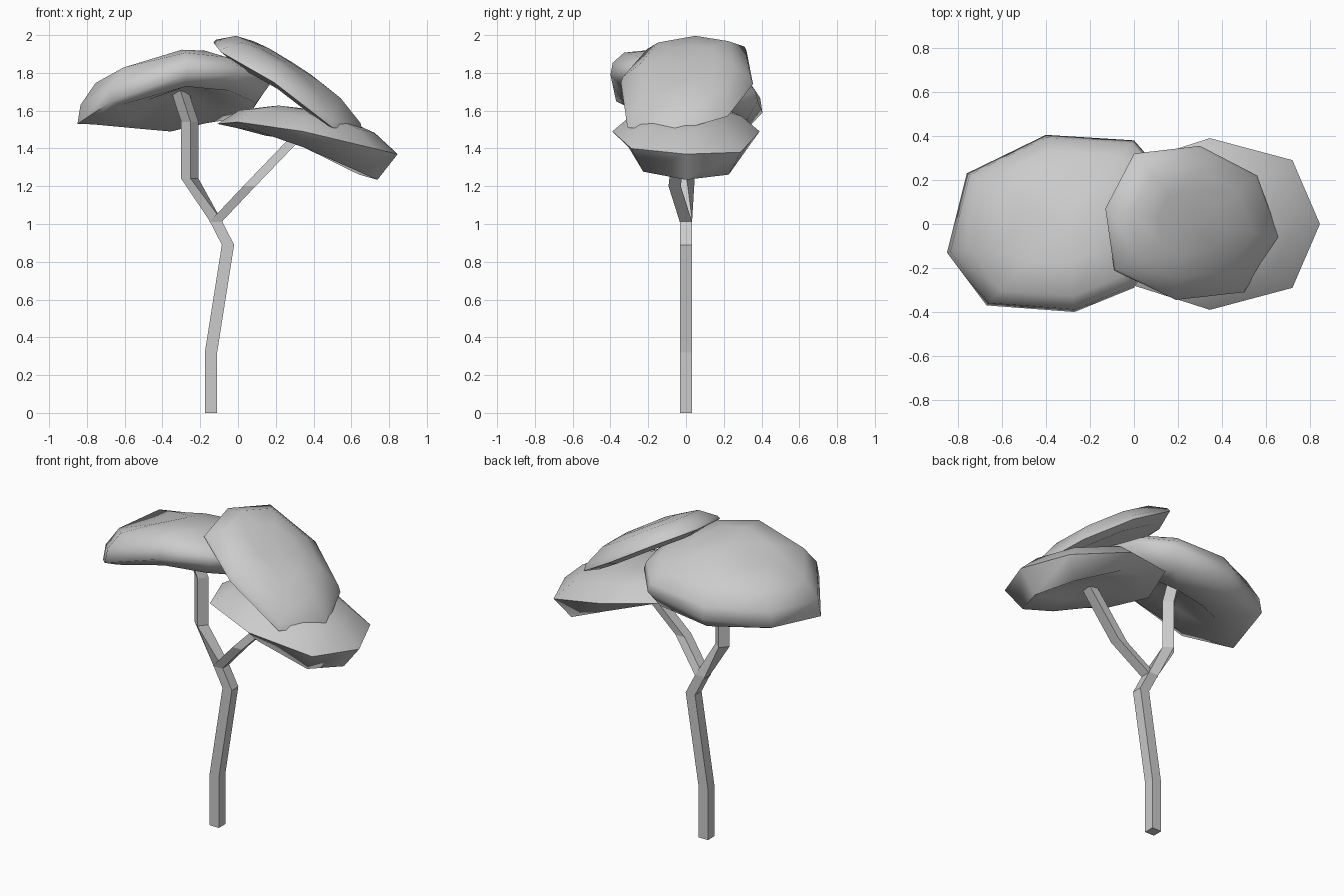
import bpy, bmesh, math

if "Cube" in bpy.data.objects:
    bpy.data.objects.remove(bpy.data.objects["Cube"])


def loft(name, rings, smooth):
    """Skin a list of rings; one-point rings become poles, end rings are capped."""
    bm = bmesh.new()
    vs = [[bm.verts.new(p) for p in r] for r in rings]
    for a, b in zip(vs, vs[1:]):
        n = max(len(a), len(b))
        for i in range(n):
            j = (i + 1) % n
            if len(a) == 1:
                bm.faces.new((a[0], b[j], b[i]))
            elif len(b) == 1:
                bm.faces.new((a[i], a[j], b[0]))
            else:
                bm.faces.new((a[i], a[j], b[j], b[i]))
    for end in (vs[0], vs[-1]):
        if len(end) > 2:
            bm.faces.new(end)
    bmesh.ops.recalc_face_normals(bm, faces=bm.faces)
    me = bpy.data.meshes.new(name)
    bm.to_mesh(me)
    bm.free()
    ob = bpy.data.objects.new(name, me)
    bpy.context.collection.objects.link(ob)
    if smooth:
        bpy.ops.object.select_all(action='DESELECT')
        ob.select_set(True)
        bpy.context.view_layer.objects.active = ob
        bpy.ops.object.shade_smooth_by_angle(angle=math.radians(80))
    return ob


def limb(name, path):
    """Square limb; each path point is x, y, z, rotation of the section."""
    rings = []
    for x, y, z, rot in path:
        ang = [math.radians(45 + rot + 90 * k) for k in range(4)]
        rings.append([(x + 0.046 * math.cos(a), y + 0.046 * math.sin(a), z) for a in ang])
    loft(name, rings, False)


def canopy(name, rim, centre, profile):
    """Leaf cushion: the rim outline is scaled to the centre and raised per profile row.
    Row: scale, height, tilt along x, tilt along y."""
    cx, cy, cz = centre
    rings = []
    for s, h, kx, ky in profile:
        if s == 0:
            rings.append([(cx, cy, cz + h)])
        else:
            rings.append([(cx + (x - cx) * s, cy + (y - cy) * s,
                           cz + (z - cz + kx * (x - cx) + ky * (y - cy)) * s + h)
                          for x, y, z in rim])
    loft(name, rings, True)


# Trunk and its two branches
limb("trunk", [(-0.143, 0, 0, 0), (-0.143, 0, 0.32, 0), (-0.053, 0, 0.89, 0),
               (-0.12, 0, 1.02, 0)])
limb("left_branch", [(-0.12, 0, 1.02, 0), (-0.255, 0, 1.24, -40),
                     (-0.255, 0, 1.54, -40), (-0.32, -0.02, 1.74, -40)])
limb("right_branch", [(-0.12, 0, 1.01, 0), (0.06, -0.06, 1.20, 0), (0.32, -0.03, 1.47, 0)])

# Large left canopy, its underside hanging lower at the back
canopy("left_canopy",
       [(-0.85, -0.13, 1.53), (-0.67, -0.37, 1.65), (-0.27, -0.40, 1.79),
        (0.0, -0.29, 1.79), (0.17, -0.03, 1.74), (0.14, 0.22, 1.70),
        (0.0, 0.38, 1.65), (-0.40, 0.405, 1.59), (-0.76, 0.23, 1.57)],
       (-0.32, 0, 1.66),
       [(0, 0.03, 0, 0), (0.45, -0.06, 0.06, -0.42), (0.85, -0.06, -0.07, -0.06),
        (1, 0, 0, 0), (0.97, 0.07, -0.05, 0), (0.82, 0.145, -0.11, 0),
        (0.45, 0.205, -0.04, 0), (0, 0.235, 0, 0)])

# Upper right canopy, sloping down to the right
canopy("upper_right_canopy",
       [(-0.13, 0.07, 1.97), (-0.09, -0.21, 1.92), (0.19, -0.345, 1.76),
        (0.50, -0.31, 1.52), (0.66, -0.06, 1.50), (0.56, 0.22, 1.58),
        (0.30, 0.355, 1.75), (0.0, 0.32, 1.93)],
       (0.27, 0, 1.74),
       [(0, -0.01, 0, 0), (0.75, -0.04, 0, 0), (1, -0.01, 0, 0), (0.97, 0.02, 0.02, 0),
        (0.7, 0.095, 0, 0), (0.4, 0.115, 0, 0), (0, 0.12, 0, 0)])

# Lower right canopy, an octagon tilted down to the right
canopy("lower_right_canopy",
       [(0.845, 0, 1.37), (0.72, 0.29, 1.38), (0.345, 0.39, 1.49), (0.0, 0.28, 1.54),
        (-0.11, 0, 1.53), (0.0, -0.28, 1.54), (0.345, -0.39, 1.49), (0.72, -0.29, 1.40)],
       (0.36, 0, 1.46),
       [(0, -0.02, 0, 0), (0.45, -0.05, -0.12, 0), (0.78, -0.08, -0.2, 0), (1, 0, 0, 0),
        (0.75, 0.09, 0, 0), (0.4, 0.135, 0, 0), (0, 0.15, 0, 0)])
